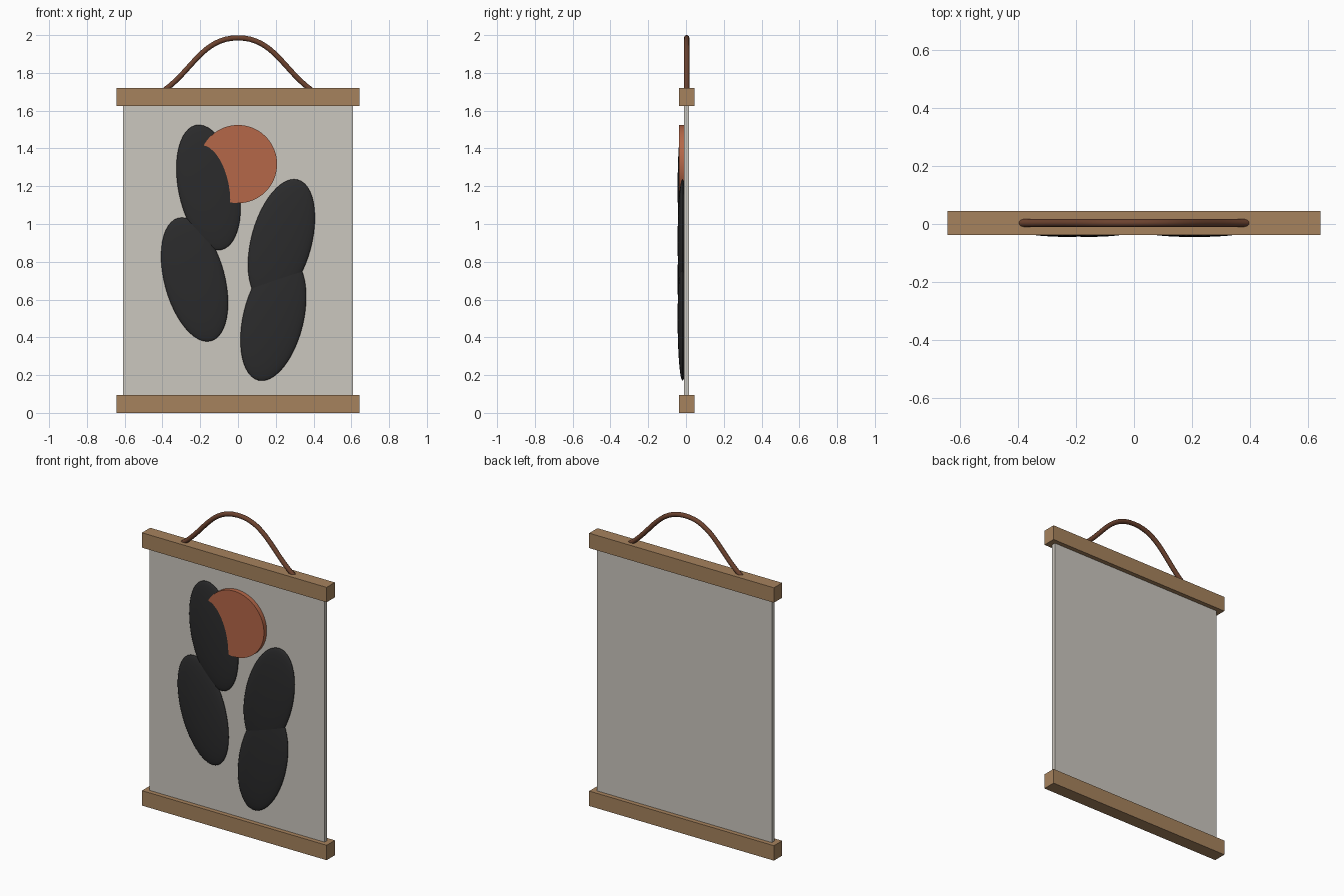
import bpy
from math import radians

cube = bpy.data.objects.get("Cube")
if cube:
    bpy.data.objects.remove(cube, do_unlink=True)


def material(name, rgb):
    mat = bpy.data.materials.new(name)
    mat.use_nodes = True
    color = (*rgb, 1)
    mat.diffuse_color = color
    bsdf = next(n for n in mat.node_tree.nodes if n.type == "BSDF_PRINCIPLED")
    bsdf.inputs["Base Color"].default_value = color
    return mat


wood = material("oak wood", (0.38, 0.225, 0.11))
canvas = material("warm grey canvas", (0.60, 0.57, 0.52))
charcoal = material("charcoal", (0.024, 0.024, 0.025))
terracotta = material("terracotta", (0.46, 0.135, 0.065))
leather = material("brown leather", (0.15, 0.055, 0.028))


def finish(name, mat, smooth=False):
    obj = bpy.context.object
    obj.name = obj.data.name = name
    obj.data.materials.append(mat)
    if smooth:
        bpy.ops.object.transform_apply(location=False, rotation=True, scale=True)
        bpy.ops.object.shade_smooth_by_angle(angle=radians(40))
    return obj


def box(name, mat, center, size):
    bpy.ops.mesh.primitive_cube_add(size=1, location=center)
    bpy.context.object.scale = size
    bpy.ops.object.transform_apply(location=False, rotation=False, scale=True)
    return finish(name, mat)


MID_Y = 0.0035  # depth of the panel, rails and cord

# Hanging panel between two wooden rails
box("canvas_panel", canvas, (0, MID_Y, 0.86), (1.22, 0.026, 1.60))
for name, z in (("bottom_rail", 0.0475), ("top_rail", 1.673)):
    box(name, wood, (0, MID_Y, z), (1.288, 0.082, 0.094))

# Flat sun disc on the front
bpy.ops.mesh.primitive_cylinder_add(vertices=64, radius=0.207, depth=0.03,
                                    location=(0, -0.0225, 1.317),
                                    rotation=(radians(90), 0, 0))
finish("sun_disc", terracotta, smooth=True)

# Flattened, tilted leaves
leaves = (
    ("upper_right_leaf", -0.156, 1.193, -11.5),
    ("lower_right_leaf", -0.230, 0.706, -15),
    ("upper_left_leaf", 0.230, 0.909, 15),
    ("lower_left_leaf", 0.187, 0.500, 13.5),
)
for name, x, z, tilt in leaves:
    bpy.ops.mesh.primitive_uv_sphere_add(segments=48, ring_count=24,
                                         location=(x, -0.018, z),
                                         rotation=(0, radians(tilt), 0))
    bpy.context.object.scale = (0.16, 0.0265, 0.337)
    finish(name, charcoal, smooth=True)

# Bent leather hanging cord
curve = bpy.data.curves.new("hanging_cord", "CURVE")
curve.dimensions = "3D"
curve.bevel_depth = 0.0145
curve.bevel_resolution = 3
curve.resolution_u = 16
curve.use_fill_caps = True
spline = curve.splines.new("BEZIER")
spline.bezier_points.add(2)
for point, (x, z) in zip(spline.bezier_points,
                         ((-0.393, 1.706), (0, 1.9855), (0.393, 1.706))):
    point.co = (x, MID_Y, z)
    point.handle_left_type = point.handle_right_type = "AUTO"
cord = bpy.data.objects.new("hanging_cord", curve)
bpy.context.collection.objects.link(cord)
bpy.ops.object.select_all(action="DESELECT")
bpy.context.view_layer.objects.active = cord
cord.select_set(True)
bpy.ops.object.convert(target="MESH")
bpy.ops.object.shade_smooth_by_angle(angle=radians(50))
bpy.context.object.data.materials.clear()
finish("hanging_cord", leather)
